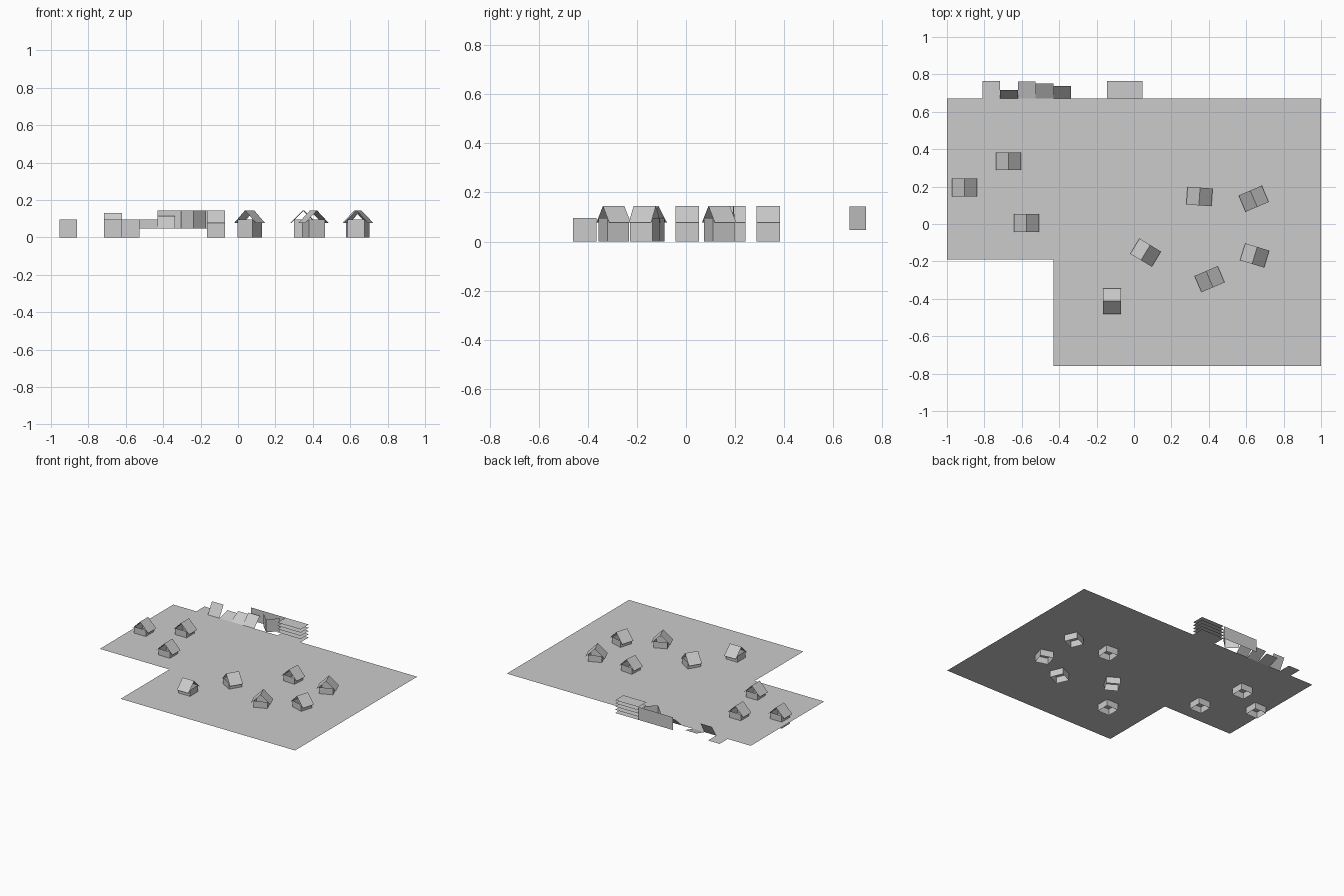
import bpy, math
from mathutils import Matrix, Vector

if "Cube" in bpy.data.objects:
    bpy.data.objects.remove(bpy.data.objects["Cube"])

S = 0.095        # side of the standard square panel
G = 0.048        # height of the ground sheet (huts are sunk through it)
H = S / 2


def mesh(name, verts, faces, matrix=Matrix()):
    me = bpy.data.meshes.new(name)
    me.from_pydata(verts, [], faces)
    ob = bpy.data.objects.new(name, me)
    ob.matrix_world = matrix
    bpy.context.collection.objects.link(ob)
    return ob


def quad(name, origin, u, v):
    o, u, v = Vector(origin), Vector(u), Vector(v)
    return mesh(name, [o, o + u, o + u + v, o + v], [(0, 1, 2, 3)])


# L-shaped ground sheet
outline = [(-1, -0.19), (-0.43, -0.19), (-0.43, -0.76), (1, -0.76), (1, 0.67), (-1, 0.67)]
mesh("ground", [(x, y, G) for x, y in outline], [tuple(range(6))])


# Hut: four open walls and a two-panel roof with open gables
def hut(i, x, y, deg):
    m = Matrix.Translation((x, y, 0)) @ Matrix.Rotation(math.radians(deg), 4, 'Z')
    base = [(-H, -H), (H, -H), (H, H), (-H, H)]
    verts = [(a, b, z) for z in (0, S) for a, b in base]
    mesh(f"hut_walls_{i}", verts, [(k, (k + 1) % 4, 4 + (k + 1) % 4, 4 + k) for k in range(4)], m)
    r = S * math.sqrt(0.5)
    top = S + H + 0.002
    verts = [(a, b, z) for a, z in ((-r, top - r), (0, top), (r, top - r)) for b in (-H, H)]
    mesh(f"hut_roof_{i}", verts, [(0, 2, 3, 1), (2, 4, 5, 3)], m)


huts = [(-0.907, 0.195, 0), (-0.67, 0.335, 0), (-0.575, 0.005, 0),
        (0.062, -0.153, -31), (0.35, 0.147, -4), (0.64, 0.135, 23),
        (0.645, -0.168, -17), (0.404, -0.295, 23), (-0.118, -0.413, 90)]
for i, h in enumerate(huts):
    hut(i, *h)

# Row of panels behind the ground, each tilted up at a different angle
for i, (x, deg) in enumerate([(-0.811, 0), (-0.716, 60), (-0.621, 15), (-0.526, 30), (-0.431, 45)]):
    a = math.radians(deg)
    quad(f"tilted_panel_{i}", (x, 0.67, G), (S, 0, 0), (0, S * math.cos(a), S * math.sin(a)))

# Long upright back wall and two angled upright panels before it
quad("back_wall", (-0.431, 0.765, G), (3 * S, 0, 0), (0, 0, S))
d = S * math.sqrt(0.5)
for i, s in enumerate((-1, 1)):
    quad(f"angled_wall_{i}", (-0.237, 0.667, G), (s * d, d, 0), (0, 0, S))

# Stack of flat shelves
for i in range(5):
    quad(f"shelf_{i}", (-0.145, 0.67, G + i * S / 4), (2 * S, 0, 0), (0, S, 0))
